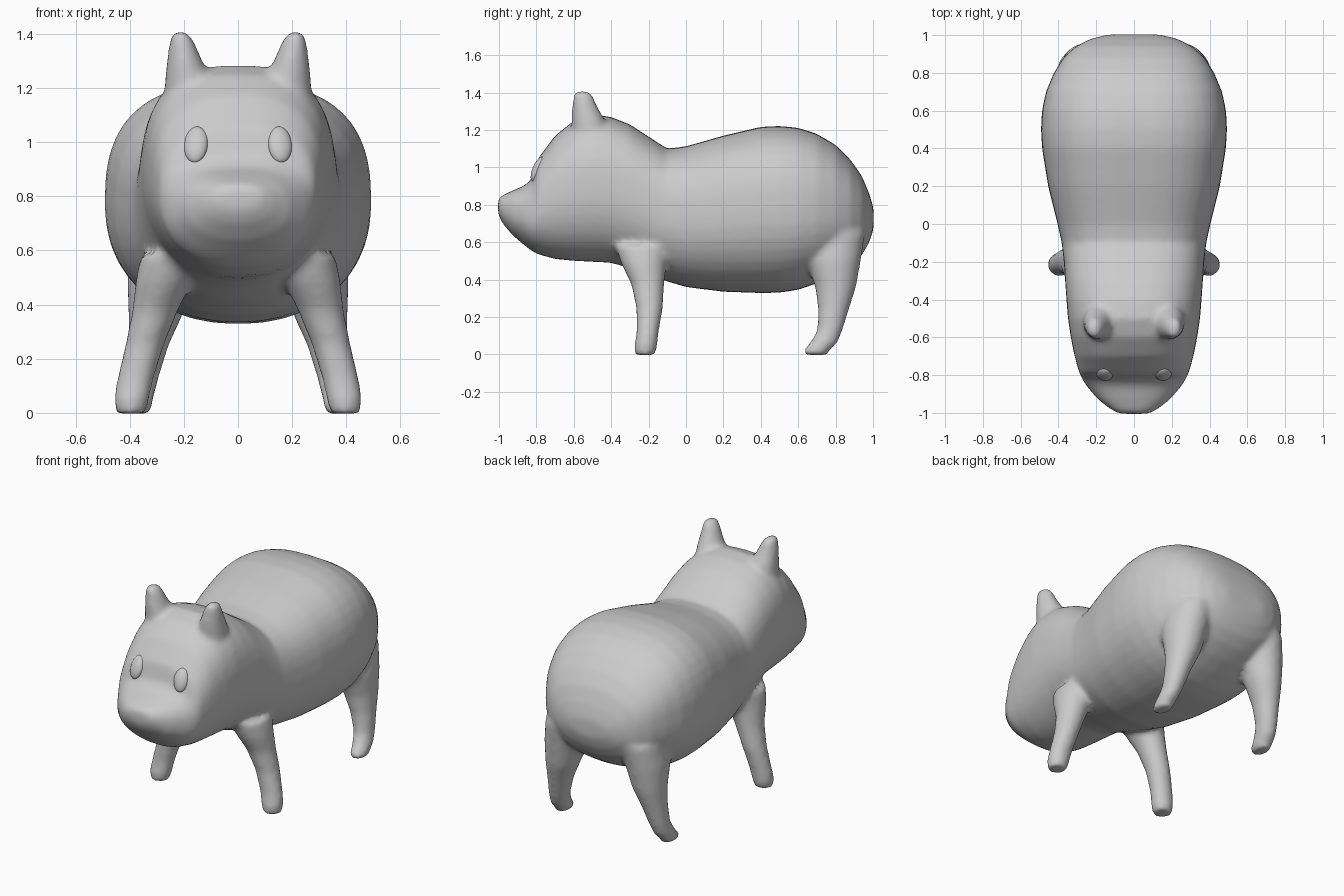
import bpy, bmesh
from math import sin, cos, tau, copysign
from mathutils import Matrix

if "Cube" in bpy.data.objects:
    bpy.data.objects.remove(bpy.data.objects["Cube"])


def loft(bm, rings):
    """Skin a closed tube through equal-length rings of points."""
    vs = [[bm.verts.new(p) for p in r] for r in rings]
    n = len(vs[0])
    for a, b in zip(vs, vs[1:]):
        for i in range(n):
            bm.faces.new((a[i], a[(i + 1) % n], b[(i + 1) % n], b[i]))
    bm.faces.new(vs[0])
    bm.faces.new(vs[-1])


def power(v, n):
    return copysign(abs(v) ** (2 / n), v)


def section(y, top, bottom, w, n=40):
    """Superellipse across the animal, squarer above than below."""
    c, r = (top + bottom) / 2, (top - bottom) / 2
    pts = []
    for i in range(n):
        a = tau * i / n
        e = 2.6 if sin(a) > 0 else 2.2
        pts.append((w * power(cos(a), e), y, c + r * power(sin(a), e)))
    return pts


def limb(bm, side, stations, n=20):
    """Stack of horizontal ellipses (x, y, z, rx, ry)."""
    loft(bm, [[(side * (x + rx * cos(tau * i / n)), y + ry * sin(tau * i / n), z)
               for i in range(n)] for x, y, z, rx, ry in stations])


# Head and torso profile: y, top z, bottom z, half width
TORSO = [(-1.005, .835, .75, .08), (-.98, .852, .70, .125), (-.93, .875, .64, .19),
         (-.86, .905, .58, .25), (-.82, .945, .55, .275), (-.79, 1.05, .535, .29),
         (-.7, 1.17, .51, .315), (-.6, 1.25, .50, .335), (-.5, 1.285, .495, .35),
         (-.4, 1.27, .49, .358), (-.3, 1.23, .46, .365), (-.2, 1.165, .42, .372),
         (-.1, 1.10, .39, .383), (0, 1.113, .36, .405), (.2, 1.17, .335, .455),
         (.4, 1.217, .328, .487), (.5, 1.222, .33, .493), (.6, 1.212, .345, .488),
         (.7, 1.18, .38, .467), (.8, 1.12, .425, .425), (.88, 1.04, .475, .375),
         (.94, .955, .53, .31), (.98, .86, .60, .23), (1.003, .78, .67, .14)]
FRONT_LEG = [(.25, -.23, .58, .11, .15), (.275, -.225, .48, .105, .12),
             (.305, -.205, .38, .085, .09), (.345, -.195, .25, .072, .072),
             (.38, -.205, .12, .068, .06), (.393, -.215, .05, .066, .062),
             (.395, -.218, -.003, .055, .055)]
HIND_LEG = [(.26, .80, .65, .13, .16), (.285, .79, .5, .125, .145),
            (.305, .80, .36, .10, .11), (.33, .79, .25, .075, .085),
            (.352, .77, .13, .06, .068), (.365, .735, .06, .055, .075),
            (.37, .695, .02, .052, .072), (.37, .70, -.003, .045, .06)]
EAR = [(.18, -.51, 1.16, .095, .10), (.19, -.525, 1.26, .078, .088),
       (.20, -.54, 1.32, .06, .07), (.208, -.55, 1.375, .045, .055),
       (.214, -.556, 1.408, .026, .042)]

bm = bmesh.new()
loft(bm, [section(*s) for s in TORSO])
for side in (-1, 1):
    for part in (FRONT_LEG, HIND_LEG, EAR):
        limb(bm, side, part)
bmesh.ops.recalc_face_normals(bm, faces=bm.faces)
mesh = bpy.data.meshes.new("body")
bm.to_mesh(mesh)
bm.free()
body = bpy.data.objects.new("body", mesh)
bpy.context.collection.objects.link(body)

# Fuse the parts into one soft skin
remesh = body.modifiers.new("fuse", 'REMESH')
remesh.mode = 'VOXEL'
remesh.voxel_size = .016
remesh.use_smooth_shade = True
soften = body.modifiers.new("soften", 'SMOOTH')
soften.factor = .5
soften.iterations = 9

# Eyes: thin ovals leaning back with the face
for side, label in ((-1, "left"), (1, "right")):
    bpy.ops.mesh.primitive_uv_sphere_add(segments=24, ring_count=14, radius=1)
    eye = bpy.context.object
    eye.name = label + "_eye"
    eye.data.transform(Matrix.Translation((side * .155, -.792, .99))
                       @ Matrix.Rotation(side * .2, 4, 'Z')
                       @ Matrix.Rotation(-.4, 4, 'X')
                       @ Matrix.Diagonal((.045, .028, .072, 1)))
    bpy.ops.object.shade_smooth()
